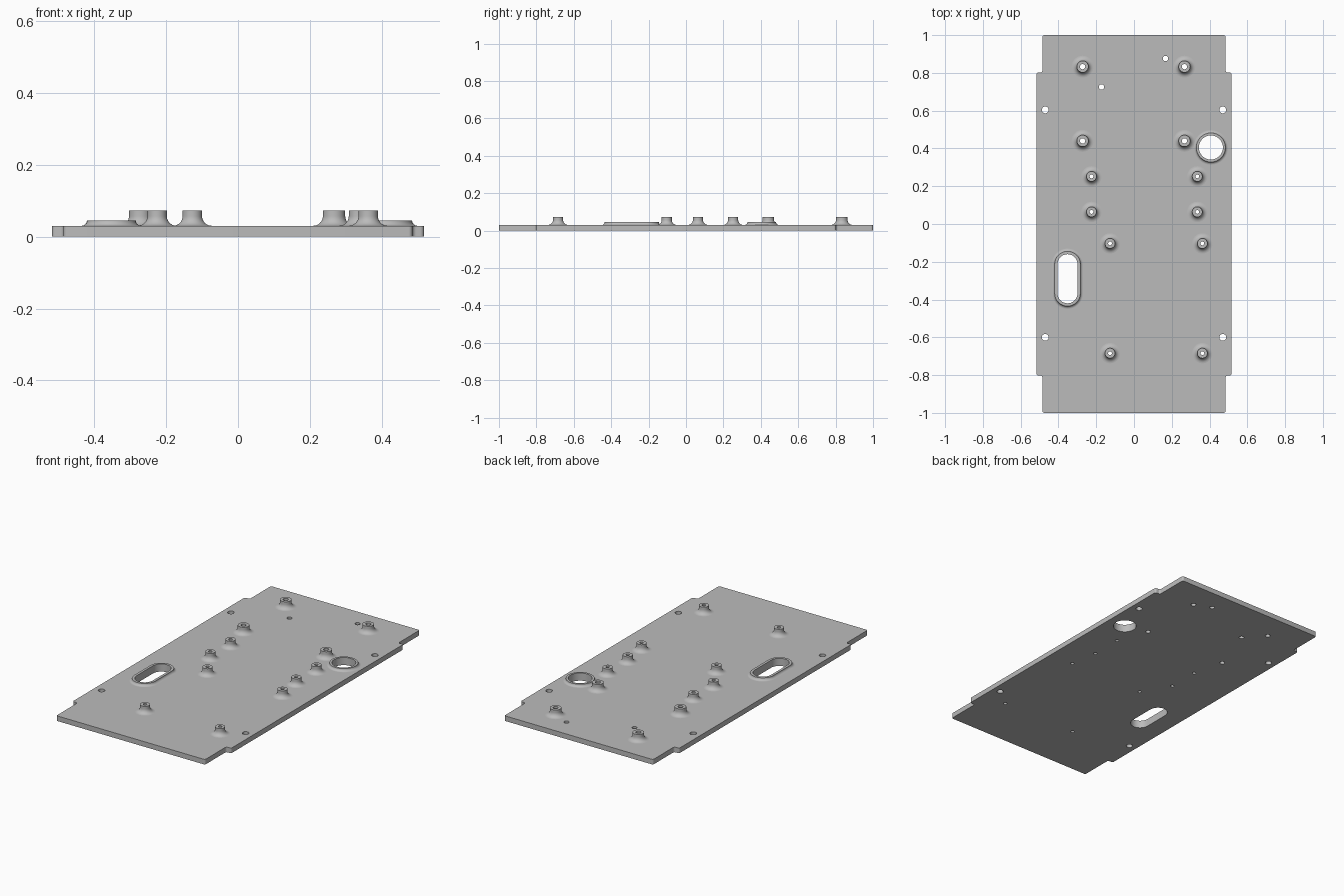
import bpy
import bmesh
from math import sin, cos, pi
from mathutils import Vector

cube = bpy.data.objects.get("Cube")
if cube:
    bpy.data.objects.remove(cube, do_unlink=True)

grey = bpy.data.materials.new("plain grey")
grey.use_nodes = True
colour = (0.5, 0.5, 0.5, 1)
grey.diffuse_color = colour
grey.node_tree.nodes["Principled BSDF"].inputs["Base Color"].default_value = colour

THICK = 0.03
SEG = 32


def slot(x, y, r, half=0.0):
    """Outline of a circle, stretched along y by half its straight length."""
    pts = []
    for end in (0, 1):
        for i in range(SEG // 2 + (1 if half else 0)):
            a = pi * end + 2 * pi * i / SEG
            pts.append((x + r * cos(a), y + r * sin(a) + (half if not end else -half)))
    return pts


def rounded(corners, r, steps=6):
    """Polygon outline with every right-angled corner filleted."""
    pts = []
    for i, c in enumerate(corners):
        c = Vector(c)
        u = (Vector(corners[i - 1]) - c).normalized() * r
        v = (Vector(corners[(i + 1) % len(corners)]) - c).normalized() * r
        for k in range(steps + 1):
            a = pi / 2 * k / steps
            pts.append(tuple(c + u * (1 - sin(a)) + v * (1 - cos(a))))
    return pts


def finish(obj):
    obj.data.materials.clear()
    obj.data.materials.append(grey)
    bpy.ops.object.select_all(action="DESELECT")
    obj.select_set(True)
    bpy.context.view_layer.objects.active = obj
    bpy.ops.object.shade_smooth_by_angle(angle=0.6)


def boss(name, x, y, bore, wall, flare, top, half=0.0):
    """Raised collar around a hole, flaring into the plate."""
    profile = [(bore, THICK), (bore, top)]
    for k in range(9):
        a = pi / 2 * k / 8
        profile.append((wall + flare * (1 - cos(a)), THICK + flare * (1 - sin(a))))
    profile.insert(2, (wall, top))
    if top - THICK - flare < 0.001:
        profile.pop(3)
    bm = bmesh.new()
    rings = [[bm.verts.new((px, py, z)) for px, py in slot(x, y, r, half)] for r, z in profile]
    for a, b in zip(rings, rings[1:]):
        for i in range(len(a)):
            j = (i + 1) % len(a)
            bm.faces.new((a[j], a[i], b[i], b[j]))
    bmesh.ops.recalc_face_normals(bm, faces=bm.faces)
    # Outward means the flat top looks up
    if sum(f.normal.z * f.calc_area() for f in bm.faces) < 0:
        bmesh.ops.reverse_faces(bm, faces=bm.faces)
    mesh = bpy.data.meshes.new(name)
    bm.to_mesh(mesh)
    bm.free()
    obj = bpy.data.objects.new(name, mesh)
    bpy.context.collection.objects.link(obj)
    finish(obj)
    holes.append(slot(x, y, bore, half))


holes = []

# Standoffs: four large at the back, then three pairs of small ones
for y in (0.833, 0.44):
    for x in (-0.272, 0.267):
        boss("large_standoff", x, y, 0.014, 0.031, 0.027, 0.072)
for left, right, rows in ((0.335, -0.225, (0.252, 0.064)), (0.362, -0.127, (-0.103, -0.684))):
    for y in rows:
        for x in (left, right):
            boss("small_standoff", x, y, 0.01, 0.027, 0.027, 0.072)

# Raised rims of the cable openings
boss("round_opening_rim", 0.407, 0.405, 0.064, 0.077, 0.015, 0.045)
boss("long_opening_rim", -0.352, -0.29, 0.053, 0.068, 0.015, 0.045, half=0.077)

# Plain screw holes
for x in (-0.47, 0.47):
    for y in (-0.6, 0.604):
        holes.append(slot(x, y, 0.018))
holes += [slot(0.167, 0.876, 0.014), slot(-0.172, 0.725, 0.014)]

# Base plate: notched outline and its holes, filled and extruded
W, N, L, S = 0.517, 0.485, 1.0, 0.802
quarter = [(W, S), (N, S), (N, L)]
right_side = [(x, -y) for x, y in reversed(quarter)] + quarter
outline = rounded(right_side + [(-x, y) for x, y in reversed(right_side)], 0.011)
curve = bpy.data.curves.new("base_plate", "CURVE")
curve.dimensions = "2D"
curve.fill_mode = "BOTH"
curve.extrude = THICK / 2
for loop in [outline] + holes:
    spline = curve.splines.new("POLY")
    spline.points.add(len(loop) - 1)
    for p, (x, y) in zip(spline.points, loop):
        p.co = (x, y, 0, 1)
    spline.use_cyclic_u = True
plate = bpy.data.objects.new("base_plate", curve)
bpy.context.collection.objects.link(plate)
bpy.ops.object.select_all(action="DESELECT")
plate.select_set(True)
bpy.context.view_layer.objects.active = plate
bpy.ops.object.convert(target="MESH")
plate = bpy.context.view_layer.objects.active
bm = bmesh.new()
bm.from_mesh(plate.data)
bmesh.ops.remove_doubles(bm, verts=bm.verts, dist=0.0001)
bmesh.ops.translate(bm, verts=bm.verts, vec=(0, 0, THICK / 2))
bmesh.ops.recalc_face_normals(bm, faces=bm.faces)
bm.to_mesh(plate.data)
bm.free()
finish(plate)
